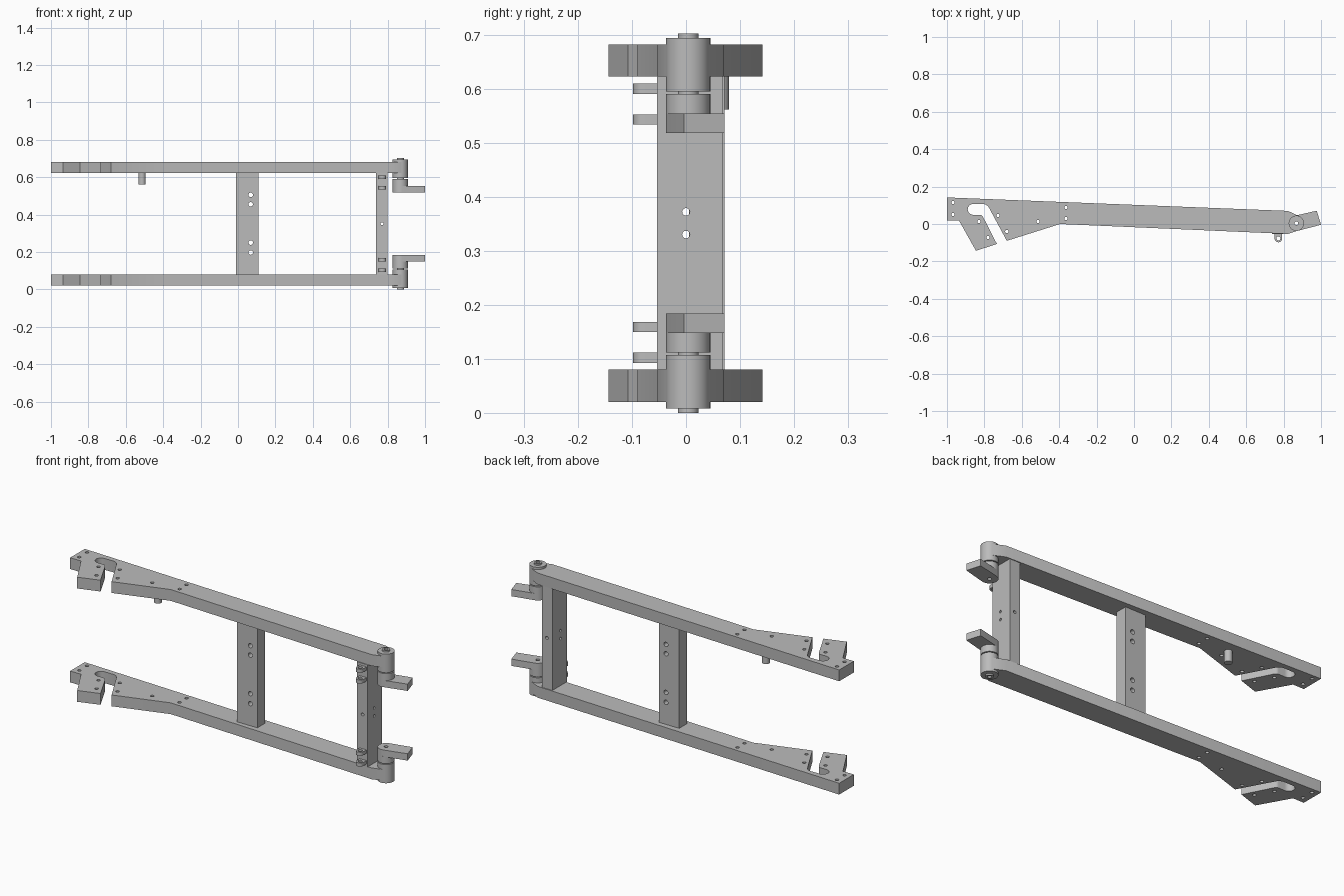
import bpy, bmesh, math
from mathutils import Matrix, Vector

cube = bpy.data.objects.get("Cube")
if cube:
    bpy.data.objects.remove(cube, do_unlink=True)

grey = bpy.data.materials.new("plain grey")
grey.use_nodes = True
grey.diffuse_color = (0.5, 0.5, 0.5, 1)
grey.node_tree.nodes["Principled BSDF"].inputs["Base Color"].default_value = (0.5, 0.5, 0.5, 1)


def make(name, bm):
    bmesh.ops.recalc_face_normals(bm, faces=bm.faces)
    mesh = bpy.data.meshes.new(name)
    bm.to_mesh(mesh)
    bm.free()
    obj = bpy.data.objects.new(name, mesh)
    bpy.context.collection.objects.link(obj)
    mesh.materials.append(grey)
    return obj


def prism(name, outline, z0, z1):
    bm = bmesh.new()
    face = bm.faces.new([bm.verts.new((x, y, z0)) for x, y in outline])
    ext = bmesh.ops.extrude_face_region(bm, geom=[face])["geom"]
    bmesh.ops.translate(bm, vec=(0, 0, z1 - z0),
                        verts=[v for v in ext if isinstance(v, bmesh.types.BMVert)])
    return make(name, bm)


def box(name, x0, x1, y0, y1, z0, z1):
    return prism(name, [(x0, y0), (x1, y0), (x1, y1), (x0, y1)], z0, z1)


def arc(cx, cy, r, start, end, n=12):
    angles = [math.radians(start + (end - start) * i / n) for i in range(n + 1)]
    return [(cx + r * math.cos(a), cy + r * math.sin(a)) for a in angles]


def rods(name, centers, r, length, axis="Z", n=24):
    """Equal cylinders along one axis, joined in one mesh."""
    turn = {"X": Matrix.Rotation(math.pi / 2, 4, "Y"),
            "Y": Matrix.Rotation(math.pi / 2, 4, "X"), "Z": Matrix()}[axis]
    bm = bmesh.new()
    for c in centers:
        bmesh.ops.create_cone(bm, cap_ends=True, segments=n, radius1=r, radius2=r,
                              depth=length, matrix=Matrix.Translation(c) @ turn)
    return make(name, bm)


def drill(obj, *args, **kw):
    """Cut round holes and bake the result."""
    cutter = rods("hole_cutter", *args, **kw)
    cutter.hide_render = True
    mod = obj.modifiers.new("holes", "BOOLEAN")
    mod.operation, mod.solver, mod.object = "DIFFERENCE", "EXACT", cutter
    deps = bpy.context.evaluated_depsgraph_get()
    mesh = bpy.data.meshes.new_from_object(obj.evaluated_get(deps))
    obj.modifiers.clear()
    obj.data = mesh
    bpy.data.objects.remove(cutter, do_unlink=True)
    return obj


HUB = Vector((0.868, 0.004, 0))
HUB_R = 0.041
parts = []

# Side arm outline, with the hooked axle slot at the rear
slot = (arc(-0.81, 0.067, 0.04, 30, 90, 8)
        + arc(-0.86, 0.078, 0.029, 90, 270)
        + arc(-0.825, 0.029, 0.02, 90, 30, 4))
arm_outline = ([(-1, 0.142), (-1, 0.019), (-0.936, 0.019), (-0.845, -0.143), (-0.733, -0.107)]
               + slot[::-1]
               + [(-0.68, -0.09), (-0.395, 0), (0.823, -0.053),
                  (0.879, -0.035), (0.885, 0.041), (0.823, 0.07)])
arm_holes = [(-0.968, 0.115), (-0.968, 0.051), (-0.829, 0.013), (-0.781, -0.072), (-0.727, 0.045),
             (-0.68, -0.04), (-0.513, 0.013), (-0.364, 0.088), (-0.364, 0.029)]

# Lever outline, round at the hub and square at the tip
lever_outline = arc(HUB.x, HUB.y, HUB_R, 104.5, 284.5, 18) + [(1, -0.004), (0.977, 0.071)]


def hub_part(name, r, z0, z1):
    obj = rods(name, [HUB + Vector((0, 0, (z0 + z1) / 2))], r, z1 - z0, n=40)
    return obj


# Arms, hubs, pins and levers, the upper set being the mirror of the lower
for side, flip in (("lower", False), ("upper", True)):
    def span(z0, z1):
        return (0.702 - z1, 0.702 - z0) if flip else (z0, z1)
    z0, z1 = span(0.02, 0.08)
    arm = prism(side + "_arm", arm_outline, z0, z1)
    drill(arm, [(x, y, (z0 + z1) / 2) for x, y in arm_holes], 0.009, 0.2)
    drilled = [arm,
               hub_part(side + "_hub", HUB_R, *span(0.008, 0.107)),
               hub_part(side + "_lever_boss", HUB_R, *span(0.112, 0.15)),
               hub_part(side + "_pin", 0.019, *span(0, 0.182)),
               prism(side + "_lever", lever_outline, *span(0.148, 0.184))]
    for obj in drilled:
        drill(obj, [HUB + Vector((0, 0, 0.35))], 0.01, 1)
    parts += drilled

# Middle cross beam with bolt holes front to back
middle = box("middle_beam", -0.01, 0.11, 0.006, 0.071, 0.08, 0.622)
drill(middle, [(0.068, 0.04, z) for z in (0.197, 0.25, 0.455, 0.505)], 0.012, 0.4, "Y")
parts.append(middle)

# End cross beam with holes in both directions
end = box("end_beam", 0.738, 0.8, -0.054, 0.068, 0.08, 0.622)
drill(end, [(0.77, 0, z) for z in (0.33, 0.372)], 0.007, 0.4, "X")
drill(end, [(0.77, 0, 0.351)], 0.008, 0.4, "Y")
parts.append(end)

# Eye lugs on the front of the end beam
for i, z in enumerate((0.102, 0.159, 0.543, 0.6)):
    lug = prism("eye_lug_%d" % (i + 1),
                arc(0.772, -0.078, 0.02, 180, 360) + [(0.792, -0.053), (0.752, -0.053)],
                z - 0.0095, z + 0.0095)
    parts.append(drill(lug, [(0.772, -0.077, z)], 0.011, 0.1))

# Small peg under the upper arm
parts.append(rods("peg", [(-0.513, 0.061, 0.592)], 0.019, 0.062))

bpy.ops.object.select_all(action="DESELECT")
for obj in parts:
    obj.select_set(True)
bpy.context.view_layer.objects.active = parts[0]
bpy.ops.object.shade_smooth_by_angle(angle=math.radians(30))
